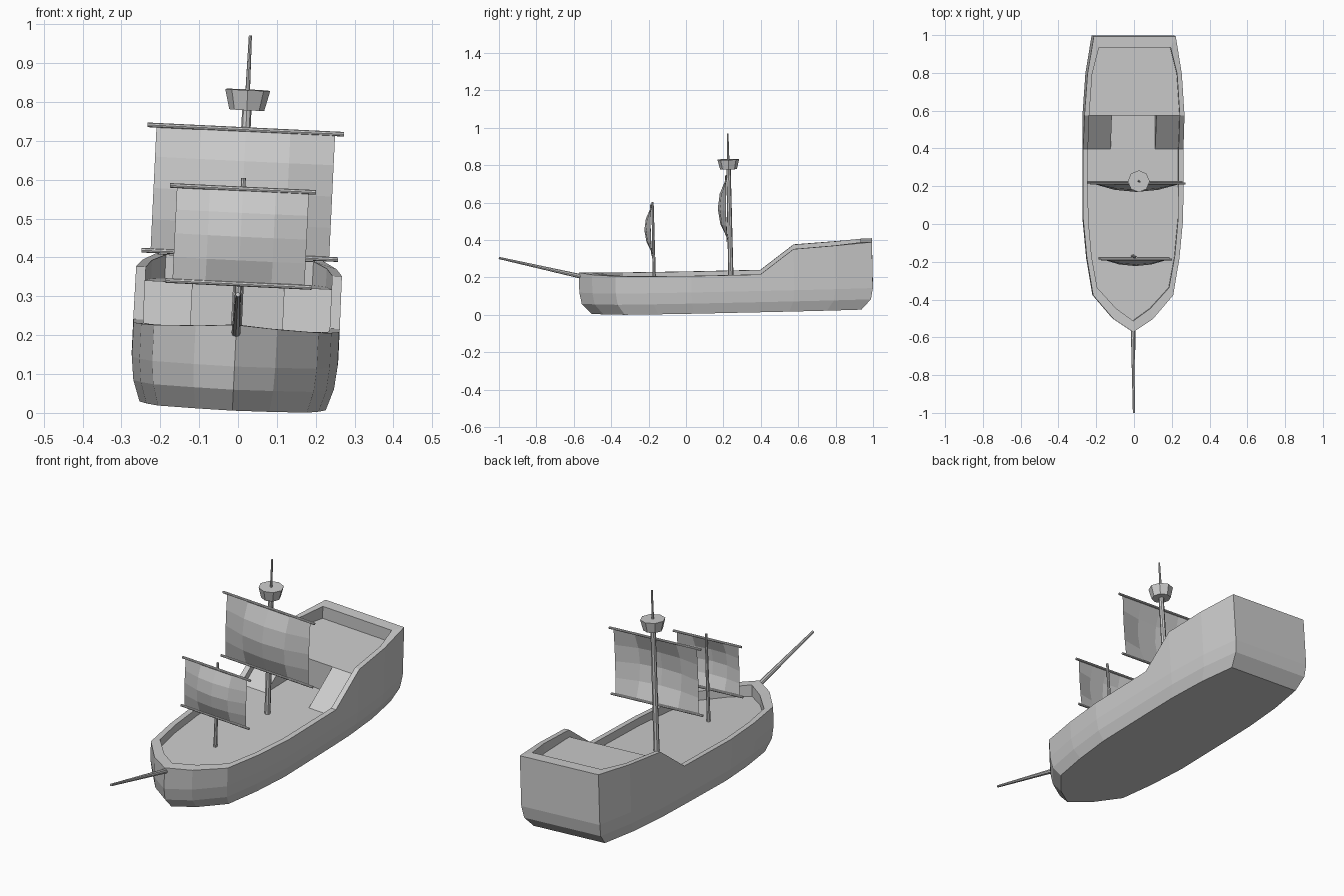
import bpy, bmesh
from mathutils import Matrix, Vector

if "Cube" in bpy.data.objects:
    bpy.data.objects.remove(bpy.data.objects["Cube"])

# The whole ship heels slightly: built upright, then tilted by this matrix
TILT = (Matrix.Translation((-0.014, 0.002, 0.017))
        @ Matrix.Rotation(0.048, 4, 'Y') @ Matrix.Rotation(0.022, 4, 'X'))
DECK, QUARTER, BREAK_Y = 0.165, 0.30, 0.58


def finish(bm, name, fix_normals=True):
    if fix_normals:
        bmesh.ops.recalc_face_normals(bm, faces=bm.faces)
    mesh = bpy.data.meshes.new(name)
    bm.to_mesh(mesh)
    bm.free()
    obj = bpy.data.objects.new(name, mesh)
    bpy.context.collection.objects.link(obj)
    obj.matrix_world = TILT
    return obj


def spar(name, a, b, r1, r2, sides=8):
    a, b = Vector(a), Vector(b)
    bm = bmesh.new()
    turn = Vector((0, 0, 1)).rotation_difference(b - a).to_matrix().to_4x4()
    bmesh.ops.create_cone(bm, cap_ends=True, segments=sides, radius1=r1, radius2=r2,
                          depth=(b - a).length,
                          matrix=Matrix.Translation((a + b) / 2) @ turn)
    return finish(bm, name)


def sail(name, y, z0, z1, half, bulge, n=4):
    bm = bmesh.new()
    grid = []
    for j in range(n + 1):
        v = 2 * j / n - 1
        row = []
        for i in range(n + 1):
            u = 2 * i / n - 1
            depth = bulge * (1 - v * v) * (0.1 + 0.9 * (1 - u * u))
            row.append(bm.verts.new((u * half, y - depth, (z0 + z1) / 2 + v * (z1 - z0) / 2)))
        grid.append(row)
    for j in range(n):
        for i in range(n):
            bm.faces.new((grid[j][i], grid[j][i + 1], grid[j + 1][i + 1], grid[j + 1][i]))
    return finish(bm, name, False)


# Hull stations on one side: outer x, outer y, rim height, inner x, inner y
stations = [
    (0, -0.57, 0.222, 0, -0.51),
    (0.105, -0.50, 0.214, 0.09, -0.445),
    (0.212, -0.375, 0.208, 0.19, -0.335),
    (0.245, -0.18, 0.205, 0.22, -0.17),
    (0.265, 0.03, 0.203, 0.238, 0.03),
    (0.266, 0.40, 0.203, 0.24, 0.40),
    (0.265, 0.58, 0.335, 0.24, 0.58),
    (0.25, 0.80, 0.348, 0.225, 0.80),
    (0.217, 1.0, 0.361, 0.19, 0.94),
]
loop = stations + [(-s[0], s[1], s[2], -s[3], s[4]) for s in reversed(stations[1:])]
count = len(loop)

# Hull: flat bottom, rounded bilge, sides, rim and inner bulwark
bm = bmesh.new()
rings = []
for z, sx, sy in ((0, 0.905, 0.92), (0.055, 0.975, 0.985), (0.115, 1, 1)):
    rings.append([bm.verts.new((s[0] * sx, 0.2 + (s[1] - 0.2) * sy, z)) for s in loop])
rings.append([bm.verts.new(s[:3]) for s in loop])
rings.append([bm.verts.new((s[3], s[4], s[2])) for s in loop])
for low, high in zip(rings, rings[1:]):
    for i in range(count):
        k = (i + 1) % count
        bm.faces.new((low[i], low[k], high[k], high[i]))
bm.faces.new(rings[0][::-1])
main = {i: bm.verts.new((s[3], s[4], DECK)) for i, s in enumerate(loop) if s[4] <= BREAK_Y}
upper = {i: bm.verts.new((s[3], s[4], QUARTER)) for i, s in enumerate(loop) if s[4] >= BREAK_Y}
for i in range(count):
    k = (i + 1) % count
    floor = main if i in main and k in main else upper
    bm.faces.new((rings[4][i], rings[4][k], floor[k], floor[i]))

# Main deck, quarterdeck and the step wall between them
bm.faces.new(list(main.values()))
bm.faces.new(list(upper.values()))
a, b = [i for i in main if i in upper]
bm.faces.new((main[a], main[b], upper[b], upper[a]))
finish(bm, "hull")

# Ramps up to the quarterdeck
for side, name in ((-1, "left_ramp"), (1, "right_ramp")):
    bm = bmesh.new()
    inner, outer = [[bm.verts.new((side * x, y, z)) for y, z in
                     ((0.40, DECK), (BREAK_Y, DECK), (BREAK_Y, QUARTER))]
                    for x in (0.118, 0.24)]
    bm.faces.new(inner)
    bm.faces.new(outer[::-1])
    for i in range(3):
        k = (i + 1) % 3
        bm.faces.new((inner[i], outer[i], outer[k], inner[k]))
    finish(bm, name)

# Main mast, lookout basket and top pole
spar("main_mast", (0, 0.242, DECK), (0, 0.242, 0.77), 0.014, 0.012)
spar("lookout_basket", (0, 0.242, 0.758), (0, 0.242, 0.81), 0.045, 0.058)
spar("top_pole", (0, 0.242, 0.80), (0, 0.242, 0.95), 0.006, 0.004)

# Fore mast and bowsprit
spar("fore_mast", (0, -0.168, DECK), (0, -0.168, 0.592), 0.009, 0.006)
spar("bowsprit", (0, -0.545, 0.198), (0, -0.996, 0.31), 0.012, 0.006)

# Sails with their upper and lower yards
for name, y, z0, z1, half_yard, half_sail, bulge in (
        ("main", 0.228, 0.385, 0.708, 0.253, 0.23, 0.048),
        ("fore", -0.177, 0.319, 0.564, 0.188, 0.17, 0.038)):
    sail(name + "_sail", y, z0, z1, half_sail, bulge)
    for part, z in (("lower", z0), ("upper", z1)):
        spar(f"{name}_{part}_yard", (-half_yard, y, z), (half_yard, y, z), 0.006, 0.006)
